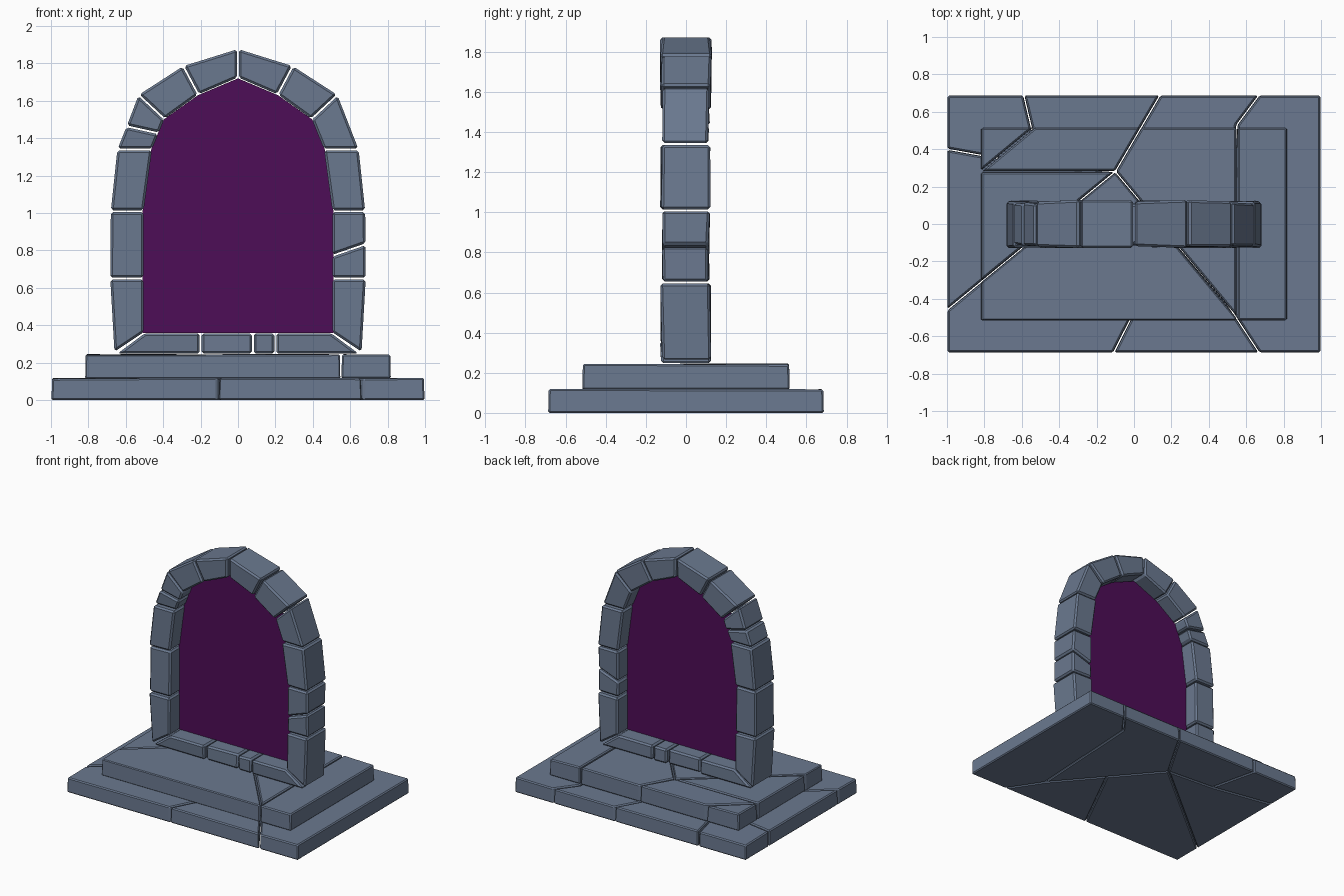
import bpy, bmesh, random
from mathutils import Vector
from mathutils.geometry import intersect_line_line_2d  # noqa

if "Cube" in bpy.data.objects:
    bpy.data.objects.remove(bpy.data.objects["Cube"])
random.seed(4)


def material(name, color):
    m = bpy.data.materials.new(name)
    m.diffuse_color = color
    m.use_nodes = True
    m.node_tree.nodes["Principled BSDF"].inputs["Base Color"].default_value = m.diffuse_color
    return m


STONE = material("slate", (0.145, 0.19, 0.275, 1))
GLOW = material("portal_purple", (0.076, 0.004, 0.095, 1))


def inset(points, g):
    """Counter-clockwise polygon with every edge moved inward by g."""
    p = [Vector(q) for q in points]
    n = len(p)
    if sum(p[i].cross(p[(i + 1) % n]) for i in range(n)) < 0:
        p.reverse()
    out = []
    for i in range(n):
        a = (p[i] - p[i - 1]).normalized()
        b = (p[(i + 1) % n] - p[i]).normalized()
        na, nb = Vector((-a.y, a.x)), Vector((-b.y, b.x))
        out.append(p[i] + (na + nb) * g / (1 + na.dot(nb)))
    return out


def prism(name, lower, upper, bevel):
    """Closed block between two matching loops of 3D points."""
    bm = bmesh.new()
    lo = [bm.verts.new(v) for v in lower]
    up = [bm.verts.new(v) for v in upper]
    n = len(lo)
    bm.faces.new(lo[::-1])
    bm.faces.new(up)
    for i in range(n):
        j = (i + 1) % n
        bm.faces.new((lo[i], lo[j], up[j], up[i]))
    bmesh.ops.recalc_face_normals(bm, faces=bm.faces)
    me = bpy.data.meshes.new(name)
    bm.to_mesh(me)
    bm.free()
    me.materials.append(STONE)
    ob = bpy.data.objects.new(name, me)
    bpy.context.collection.objects.link(ob)
    mod = ob.modifiers.new("worn_edges", 'BEVEL')
    mod.width = bevel
    mod.segments = 1
    mod.limit_method = 'ANGLE'
    return ob


def slab(name, cells, z0, z1, gap):
    """Cracked paving: one block per cell, slightly uneven on top."""
    for k, cell in enumerate(cells):
        c = inset(cell, gap)
        top = inset(cell, gap + 0.003)
        prism(f"{name}_{k + 1}", [(v.x, v.y, z0) for v in c],
              [(v.x, v.y, z1 - random.uniform(0, 0.007)) for v in top], 0.008)


def arch_stone(name, quad, narrow=0.0):
    """Frame block from an x-z outline, with slightly uneven depth."""
    c = inset(quad, 0.005)
    d = lambda: 0.13 - random.uniform(0, 0.012) - narrow
    prism(name, [(v.x, -d(), v.y) for v in c], [(v.x, d(), v.y) for v in c], 0.012)


# lower step, broken into irregular pieces
J, K, M, N, Q = (-.1, .28), (-.5, .31), (.2, -.075), (.5, -.43), (.55, .53)
slab("lower_step", [
    [(-1, -.46), J, K, (-1, .4)],
    [(-1, .4), K, (-.59, .69), (-1, .69)],
    [K, J, (.14, .69), (-.59, .69)],
    [J, M, N, Q, (.67, .69), (.14, .69)],
    [(.67, -.69), (1, -.69), (1, .69), (.67, .69), Q, N],
    [(-1, -.69), (-.11, -.69), M, J, (-1, -.46)],
    [(-.11, -.69), (.67, -.69), N, M]], 0, 0.12, 0.003)

# upper step
slab("upper_step", [
    [(-.82, -.31), J, (.55, -.5), (.55, -.52), (-.82, -.52)],
    [(-.82, -.31), J, (-.82, .28)],
    [(-.82, .28), J, (.04, .52), (-.53, .52)],
    [(-.82, .28), (-.53, .52), (-.82, .52)],
    [J, (.55, -.5), (.55, .52), (.04, .52)],
    [(.55, -.52), (.82, -.52), (.82, .52), (.55, .52)]], 0.115, 0.247, 0.003)

# arch frame, left and right, from sill corner to crown
outer = [(.665, .25), (.688, .65), (.685, 1.01), (.65, 1.34), (.535, 1.635), (.295, 1.79), (0, 1.882)]
inner = [(.5, .36), (.5, .65), (.5, 1.01), (.455, 1.34), (.39, 1.5), (.21, 1.63), (0, 1.72)]
for side, s in (("left", -1), ("right", 1)):
    for i in range(6):
        q = [(s * x, z) for x, z in (inner[i], outer[i], outer[i + 1], inner[i + 1])]
        crack = {(-1, 3): ((-.42, 1.425), (-.6, 1.465)),
                 (1, 1): ((.5, .77), (.687, .835))}.get((s, i))
        name = f"{side}_arch_stone_{i + 1}"
        thin = 0.01 if i in (1, 3) else 0
        if crack:
            a, b = crack
            arch_stone(name + "_low", [q[0], q[1], b, a], thin)
            arch_stone(name + "_high", [a, b, q[2], q[3]], 0.01)
        else:
            arch_stone(name, q, thin)

# threshold stones
bottom = [-.66, -.2, .08, .2, .66]
top = [-.5, -.2, .08, .2, .5]
for i in range(4):
    arch_stone(f"threshold_stone_{i + 1}",
               [(bottom[i], .243), (bottom[i + 1], .243), (top[i + 1], .362), (top[i], .362)],
               0.015 if i == 1 else 0)

# glowing portal sheet filling the opening
edge = inner + [(-x, z) for x, z in inner[-2::-1]]
me = bpy.data.meshes.new("portal_sheet")
me.from_pydata([(x * 1.02, 0, z) for x, z in edge], [], [list(range(len(edge)))])
me.materials.append(GLOW)
bpy.context.collection.objects.link(bpy.data.objects.new("portal_sheet", me))
